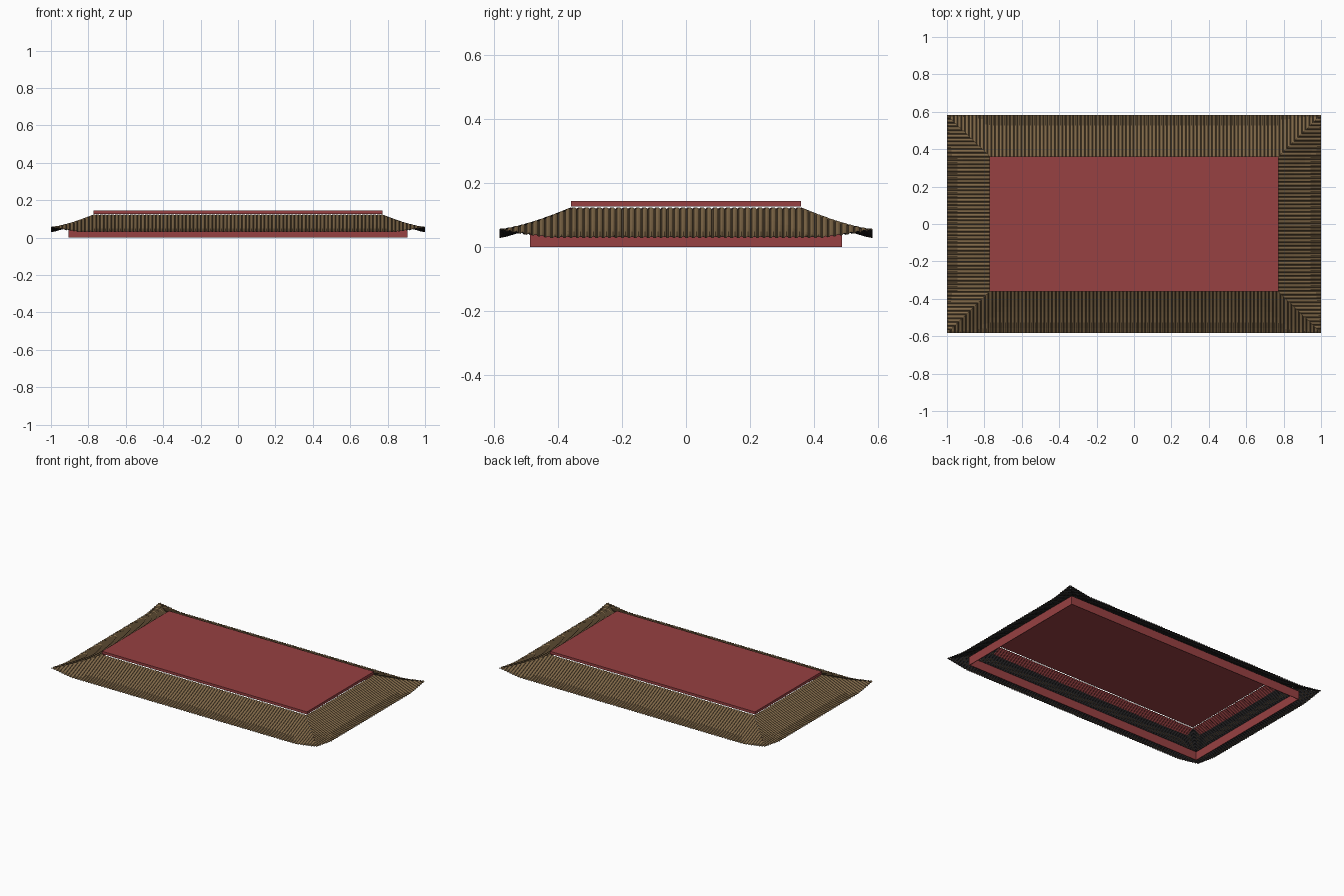
import bpy, bmesh, math

if "Cube" in bpy.data.objects:
    bpy.data.objects.remove(bpy.data.objects["Cube"])

XI, YI, XO, YO = 0.77, 0.36, 1.0, 0.583     # inner and outer roof half sizes


def material(name, rgb):
    m = bpy.data.materials.new(name)
    m.diffuse_color = (*rgb, 1)
    m.use_nodes = True
    m.node_tree.nodes["Principled BSDF"].inputs["Base Color"].default_value = m.diffuse_color
    return m


RED = material("wall red", (0.31, 0.052, 0.054))
BROWN = material("tile brown", (0.215, 0.138, 0.064))
DARK = material("tile groove dark", (0.075, 0.05, 0.027))
BLACK = material("underside black", (0.027, 0.026, 0.028))


def finish(name, bm, mats, recalc=True):
    if recalc:
        bmesh.ops.recalc_face_normals(bm, faces=bm.faces)
    me = bpy.data.meshes.new(name)
    bm.to_mesh(me)
    bm.free()
    ob = bpy.data.objects.new(name, me)
    bpy.context.collection.objects.link(ob)
    for m in mats:
        me.materials.append(m)
    return ob


def box(name, hx, hy, z0, z1):
    bm = bmesh.new()
    bmesh.ops.create_cube(bm, size=1)
    for v in bm.verts:
        v.co = (v.co.x * 2 * hx, v.co.y * 2 * hy, z0 if v.co.z < 0 else z1)
    return finish(name, bm, [RED])


def wall_ring(name, hx, hy, z0, z1, t=0.004):
    # thin rectangular wall, open above and below
    bm = bmesh.new()
    loops = []
    for inset, z in ((0, z0), (0, z1), (t, z1), (t, z0)):
        loops.append([bm.verts.new((sx * (hx - inset), sy * (hy - inset), z))
                      for sx, sy in ((-1, -1), (1, -1), (1, 1), (-1, 1))])
    for i in range(4):
        a, b = loops[i], loops[(i + 1) % 4]
        for k in range(4):
            n = (k + 1) % 4
            bm.faces.new((a[k], a[n], b[n], b[k]))
    return finish(name, bm, [RED])


def roof_height(v, d):
    # concave slope, with the eave turned up close to the hips
    lift = 0.024 * v * max(0, 1 - d / 0.16) ** 1.1
    return 0.03 + 0.09 * (1 - v) ** 1.3 + lift


def roof_side(name, half_in, half_out, near, far, angle, under=False):
    # parallel tile ribs running down the slope, clipped by the hips
    bm = bmesh.new()
    count = round(2 * half_out / 0.02)
    pitch = 2 * half_out / count
    rib = ((0, 0), (0.25, 0), (0.4, 0.003), (0.62, 0.0045), (0.85, 0.003))
    cols = [((i + o) * pitch - half_out, h) for i in range(count) for o, h in rib]
    cols.append((half_out, 0))
    drop = 0.0015 if under else 0
    rows, prev = 8, None
    ca, sa = math.cos(angle), math.sin(angle)
    for i, (s, h) in enumerate(cols):
        v0 = max(0, (abs(s) - half_in) / (half_out - half_in))
        col = []
        for r in range(rows + 1):
            v = v0 + (1 - v0) * r / rows
            d = half_in + (half_out - half_in) * v - abs(s)
            p = -(near + (far - near) * v)
            z = roof_height(v, d) + h - drop
            col.append(bm.verts.new((s * ca - p * sa, s * sa + p * ca, z)))
        if prev:
            for r in range(rows):
                quad = (prev[r], prev[r + 1], col[r + 1], col[r])
                f = bm.faces.new(quad[::-1] if under else quad)
                groove = (i - 1) % 5 == 0
                if under:
                    # red band next to the upper opening, brown glimpses below it
                    top = abs(s) <= half_in and r < 2
                    f.material_index = 3 if top else 0 if groove and r % 2 else 2
                else:
                    f.material_index = 1 if groove else 0
        prev = col
    bmesh.ops.remove_doubles(bm, verts=bm.verts, dist=0.00001)
    return finish(name, bm, [BROWN, DARK, BLACK, RED], recalc=False)


# Lower wall and top slab
wall_ring("lower_wall", 0.905, 0.487, 0.0, 0.058)
box("top_slab", XI + 0.002, YI, 0.127, 0.145)

# Four tiled roof slopes with dark undersides
for k, side in enumerate(("front", "right", "back", "left")):
    dims = (XI, XO, YI, YO) if k % 2 == 0 else (YI, YO, XI, XO)
    roof_side(side + "_roof", *dims, k * math.pi / 2)
    roof_side(side + "_roof_underside", *dims, k * math.pi / 2, under=True)
